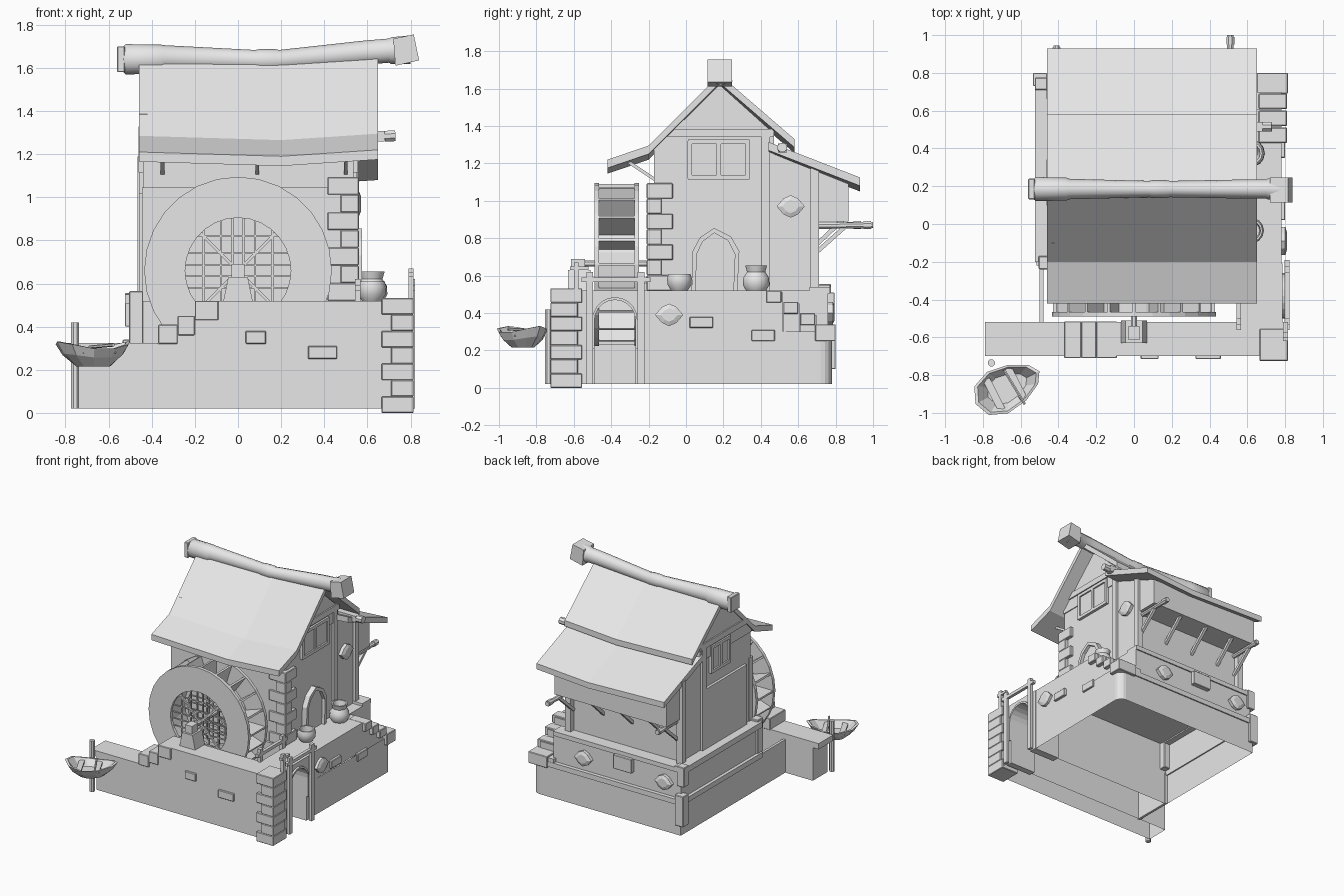
import bpy, bmesh
from math import sin, cos, pi, radians
from mathutils import Vector, Matrix

old = bpy.data.objects.get("Cube")
if old:
    bpy.data.objects.remove(old, do_unlink=True)

grey = bpy.data.materials.new("plain_grey")
grey.use_nodes = True
grey.diffuse_color = (.8, .8, .8, 1)
grey.node_tree.nodes["Principled BSDF"].inputs["Base Color"].default_value = (.8, .8, .8, 1)


def finish(name, bm, smooth=False):
    bmesh.ops.recalc_face_normals(bm, faces=bm.faces)
    mesh = bpy.data.meshes.new(name)
    bm.to_mesh(mesh)
    bm.free()
    mesh.materials.append(grey)
    obj = bpy.data.objects.new(name, mesh)
    bpy.context.collection.objects.link(obj)
    if smooth:
        bpy.ops.object.select_all(action='DESELECT')
        obj.select_set(True)
        bpy.context.view_layer.objects.active = obj
        bpy.ops.object.shade_smooth_by_angle(angle=radians(40))
    return obj


def loft(name, rings, smooth=False, closed=False):
    """Skin a list of point rings that all have the same length."""
    bm = bmesh.new()
    rows = [[bm.verts.new(p) for p in ring] for ring in rings]
    pairs = list(zip(rows, rows[1:])) + ([(rows[-1], rows[0])] if closed else [])
    for low, high in pairs:
        for i in range(len(low)):
            j = (i + 1) % len(low)
            bm.faces.new((low[i], low[j], high[j], high[i]))
    if not closed:
        bm.faces.new(rows[0])
        bm.faces.new(rows[-1])
    return finish(name, bm, smooth)


def box(name, xs, ys, zs, soft=0):
    bm = bmesh.new()
    bmesh.ops.create_cube(bm, size=1)
    for v in bm.verts:
        v.co = Vector([(a + b) / 2 + c * (b - a) for c, (a, b) in zip(v.co, (xs, ys, zs))])
    if soft:
        bmesh.ops.bevel(bm, geom=bm.edges[:], offset=soft, segments=1, affect='EDGES')
    return finish(name, bm)


def stone(name, xs, ys, zs):
    return box(name, xs, ys, zs, .004)


def extrude_x(name, profile, left, right):
    return loft(name, [[(x, y, z) for y, z in profile] for x in (left, right)])


def extrude_y(name, profile, front, back):
    return loft(name, [[(x, y, z) for x, z in profile] for y in (front, back)])


def beam(name, start, end, radius, sides=8):
    start, end = Vector(start), Vector(end)
    turn = (end - start).to_track_quat('Z', 'Y').to_matrix()
    angles = [2 * pi * (i + .5) / sides for i in range(sides)]
    return loft(name, [[p + turn @ Vector((radius * cos(a), radius * sin(a), 0)) for a in angles]
                       for p in (start, end)], sides > 6)


def lathe(name, centre, profile, sides=14):
    cx, cy = centre
    return loft(name, [[(cx + r * cos(2 * pi * i / sides), cy + r * sin(2 * pi * i / sides), z)
                        for i in range(sides)] for r, z in profile], True)


def remove_faces(obj, direction):
    """Open a shell by dropping the faces that look in one direction."""
    bm = bmesh.new()
    bm.from_mesh(obj.data)
    doomed = [f for f in bm.faces if f.normal.dot(Vector(direction)) > .9]
    bmesh.ops.delete(bm, geom=doomed, context='FACES')
    bm.to_mesh(obj.data)
    bm.free()


# Hollow stone platform, open below, with a softened back corner
down, up = (0, 0, -1), (0, 0, 1)
corner = [(.73 + .06 * cos(a * pi / 8), .72 + .06 * sin(a * pi / 8)) for a in range(5)]
outline = [(-.5, -.22), (.78, -.22)] + corner + [(-.5, .78)]
base = loft("platform_base", [[(x, y, z) for x, y in outline] for z in (.02, .3)])
remove_faces(base, down)
remove_faces(base, up)
outline = [(-.49, -.22), (.78, -.22), (.78, .43), (.62, .43), (.62, .76), (-.49, .76)]
remove_faces(loft("platform_upper", [[(x, y, z) for x, y in outline] for z in (.3, .52)]), down)
box("rear_band", (-.51, .73), (.76, .79), (.26, .3))
box("left_band", (-.515, -.49), (-.22, .785), (.26, .3))
stone("corner_block", (-.535, -.46), (.73, .8), (.1, .34))
box("left_parapet", (-.525, -.44), (-.2, .77), (.505, .55))
box("rear_parapet", (-.5, .62), (.66, .77), (.505, .54))
stone("parapet_end", (-.505, -.44), (-.24, -.17), (.3, .565))
stone("parapet_end", (-.525, -.46), (.71, .775), (.4, .555))

# Stepped stones going down the back corner
for i in range(4):
    y, top = .43 + .09 * i, .52 - .06 * i
    box("corner_step", (.6, .78), (y, y + .088), (.29, top - .01))
    stone("step_stone", (.66, .81), (y, y + .08), (top - .065, top))
stone("corner_stone", (.65, .815), (.69, .8), (.25, .34))

# Front wall shell, weir and stepped stones
wall = extrude_y("front_wall", [(-.74, .02), (.8, .02), (.8, .52), (-.1, .52), (-.2, .44),
                                (-.28, .4), (-.37, .32), (-.74, .32)], -.7, -.52)
remove_faces(wall, down)
box("low_wall_cap", (-.79, -.37), (-.7, -.52), (.28, .325))
box("channel_weir", (-.5, -.48), (-.53, -.21), (.02, .28))
for x, wide, top in ((-.37, .09, .41), (-.28, .08, .45), (-.2, .11, .52)):
    stone("wall_step", (x, x + wide), (-.71, -.515), (top - .09, top))
for x, wide, z in ((.035, .095, .32), (.325, .135, .25)):
    stone("face_stone", (x, x + wide), (-.715, -.68), (z, z + .06))

# Alternating corner stones
for i in range(7):
    z, inset = .076 * i, .045 * (i % 2)
    stone("wall_quoin", (.665 + inset, .815), (-.725, -.555 - inset / 2), (z, z + .076))
    z, inset = .52 + .082 * i, .06 * (i % 2)
    stone("house_quoin", (.415 + inset, .56), (-.21, -.07 - inset), (z, z + .082))

# Bridge with arch over the channel, and its rails
arch = [(-.38 - .11 * cos(pi * i / 10), .36 + .11 * sin(pi * i / 10)) for i in range(11)]
extrude_x("arch_bridge", [(-.54, .02), (-.49, .02)] + arch + [(-.27, .02), (-.21, .02), (-.21, .52), (-.54, .52)],
          .56, .785)
rim = [(-.38 - .12 * cos(pi * i / 10), .365 + .12 * sin(pi * i / 10)) for i in range(11)]
extrude_x("arch_trim", [(-.49, .21)] + arch + [(-.27, .21), (-.26, .21)] + rim[::-1] + [(-.5, .21)], .78, .8)
for x, low in ((.81, .02), (.555, .5)):
    for y in (-.515, -.24):
        box("bridge_post", (x - .012, x + .012), (y - .018, y + .018), (low, .62))
    box("bridge_rail", (x - .012, x + .012), (-.56, -.19), (.565, .59))
box("end_post", (.79, .815), (-.6, -.575), (.52, .67))
box("end_rail", (.79, .815), (-.62, -.52), (.63, .65))

# Stones on the platform sides
for y, z in ((.02, .32), (.35, .25)):
    stone("side_stone", (.76, .8), (y, y + .125), (z, z + .06))


def diamond(name, centre, facing):
    side = Vector((0, 1, 0)) if facing == 'x' else Vector((1, 0, 0))
    out = Vector((1, 0, 0)) if facing == 'x' else Vector((0, 1, 0))
    loft(name, [[Vector(centre) + out * d + s * (side * cos(pi * i / 4) * (.075 if i % 4 == 0 else .055)
                 + Vector(up) * sin(pi * i / 4) * .06) for i in range(8)]
                for d, s in ((-.02, 1), (.02, 1), (.03, .6))])


diamond("wall_diamond", (.54, .56, .97), 'x')
diamond("platform_diamond", (.78, -.09, .39), 'x')
for x in (.35, -.35):
    diamond("rear_diamond", (x, .765, .4), 'y')
stone("rear_stone", (-.08, .08), (.74, .795), (.4, .51))

# House body with overhanging loft at the rear
extrude_x("house_body", [(-.17, .515), (.67, .515), (.67, .89), (.87, .89), (.87, 1.09), (.47, 1.25),
                         (.47, 1.345), (.18, 1.595), (-.17, 1.255)], -.44, .535)
for x in (-.44, .532):
    extrude_x("gable_board", [(-.17, 1.25), (.47, 1.25), (.47, 1.36), (.18, 1.62), (-.17, 1.275)], x - .01, x + .01)
    box("gable_beam", (x - .02, x + .02), (-.1, .47), (1.34, 1.385))
    box("wall_post", (x - .02, x + .02), (.405, .45), (.52, 1.34))
    box("rear_post", (x - .025, x + .025), (.665, .71), (.52, 1.19))
box("front_stonework", (-.445, .54), (-.2, -.15), (.515, 1.045))
for x in (-.25, 0, .25):
    beam("loft_strut", (x, .66, .73), (x, .84, .9), .016, 4)
for x, end in ((-.41, .945), (.51, 1)):
    beam("jutting_beam", (x, .6, .865), (x, end, .87), .018)
    beam("beam_collar", (x, end - .05, .87), (x, end - .01, .87), .023)
    beam("beam_strut", (x, .67, .7), (x, .86, .87), .016, 4)
beam("side_log", (.48, .515, 1.283), (.68, .515, 1.283), .034, 4)
beam("side_log_tip", (.68, .515, 1.283), (.73, .515, 1.285), .027)
for x in (-.35, .09, .5):
    beam("eave_strut", (x, -.16, 1.11), (x, -.31, 1.21), .012, 4)

# Windows and doors
for x, y0, y1 in ((.535, .01, .34), (-.44, .1, .34)):
    middle = (y0 + y1) / 2
    box("window_pane", (x - .01, x + .01), (y0, y1), (1.12, 1.32))
    for y in (y0 + .01, middle, y1 - .01):
        box("window_upright", (x - .022, x + .022), (y - .011, y + .011), (1.12, 1.32))
    for z in (1.115, 1.305):
        box("window_crossbar", (x - .022, x + .022), (y0, y1), (z, z + .024))
door = [(.03, .52), (.035, .73), (.075, .805), (.15, .855), (.24, .81), (.285, .73), (.275, .52)]
inner = [(.155 + (y - .155) * .82, .52 + (z - .52) * .92) for y, z in door]
extrude_x("door_frame", door + inner[::-1], .52, .575)
extrude_x("door_leaf", inner, .52, .55)
box("side_panel", (-.46, -.43), (-.1, .4), (.55, 1.02))


# Roofs, sagging a little in the middle
def roof(name, top):
    stations = ((-.46, 0), (.2, -.02), (.65, .01))
    section = top + [(y, z - .045) for y, z in reversed(top)]
    loft(name, [[(x, y, z + sag) for y, z in section] for x, sag in stations])


roof("main_roof", [(-.42, 1.21), (-.2, 1.285), (.18, 1.665), (.58, 1.32)])
roof("rear_roof", [(.44, 1.305), (.93, 1.115)])

# Ridge log with swollen ends
log = [(-.53, 1.64, .062), (-.52, 1.64, .07), (-.36, 1.64, .068), (-.34, 1.645, .06), (.08, 1.635, .048),
       (.1, 1.635, .052), (.17, 1.635, .052), (.19, 1.635, .048), (.58, 1.67, .056), (.7, 1.68, .056),
       (.71, 1.68, .062), (.8, 1.685, .066)]
loft("ridge_log", [[(x, .185 + r * .9 * cos(pi * i / 6), z + r * sin(pi * i / 6)) for i in range(12)]
                   for x, z, r in log], True)
stone("ridge_left_end", (-.56, -.525), (.13, .24), (1.58, 1.7))
extrude_y("ridge_right_end", [(.73, 1.61), (.84, 1.635), (.815, 1.755), (.72, 1.735)], .115, .245)


# Water wheel: two flat rims, drum, paddles, lattice and axle
def ring(name, inner_r, outer_r, front, back, sides=28):
    corners = ((inner_r, front), (outer_r, front), (outer_r, back), (inner_r, back))
    loft(name, [[(r * sin(2 * pi * i / sides), y, .66 + r * cos(2 * pi * i / sides)) for r, y in corners]
                for i in range(sides)], closed=True)


ring("front_rim", .245, .435, -.49, -.465)
ring("rear_rim", .245, .435, -.275, -.25)
ring("wheel_drum", .27, .28, -.47, -.27)
for i in range(20):
    paddle = box("paddle", (-.007, .007), (-.47, -.27), (.27, .43))
    paddle.data.transform(Matrix.Translation((0, 0, .66)) @ Matrix.Rotation(2 * pi * i / 20, 4, 'Y'))
for y in (-.47, -.27):
    for offset in (-.16, -.08, -.025, .025, .08, .16):
        half = (.26 ** 2 - offset ** 2) ** .5
        beam("lattice_upright", (offset, y, .66 - half), (offset, y, .66 + half), .006, 4)
        beam("lattice_bar", (-half, y, .66 + offset), (half, y, .66 + offset), .006, 4)
    for s in (-1, 1):
        beam("lattice_diagonal", (-.18, y, .66 - .18 * s), (.18, y, .66 + .18 * s), .009, 4)
beam("wheel_axle", (0, -.61, .665), (0, -.15, .665), .018)
box("axle_bearing", (-.03, .03), (-.615, -.54), (.62, .69))
extrude_y("axle_pedestal", [(-.07, .51), (.07, .51), (.045, .63), (-.045, .63)], -.63, -.51)

# Pots on the walkway
lathe("open_pot", (.62, -.035), [(.045, .52), (.065, .55), (.068, .585), (.06, .61), (.05, .61), (.045, .56)])
lathe("tall_pot", (.62, .375), [(.055, .52), (.073, .55), (.07, .59), (.05, .62), (.06, .655), (.048, .655), (.035, .6)])

# Mooring post and rowing boat
beam("mooring_post", (-.755, -.735, .02), (-.755, -.735, .42), .02)
hull = []
for scale, height, sheer in ((.45, .215, 0), (.82, .255, .02), (1, .295, .035), (.9, .295, .035), (.6, .25, 0)):
    turns = [2 * pi * i / 10 for i in range(10)]
    hull.append([(.19 * scale * cos(a), .12 * scale * sin(a) * (1 - .25 * cos(a)), height + sheer * cos(a) ** 2)
                 for a in turns])
parts = [loft("boat_hull", hull)]
for x in (-.08, .05):
    parts.append(box("boat_seat", (x - .02, x + .02), (-.09, .09), (.275, .29)))
parts.append(beam("boat_oar", (.026, .09, .305), (.042, -.12, .315), .008, 6))
for part in parts:
    part.data.transform(Matrix.Translation((-.67, -.866, 0)) @ Matrix.Rotation(radians(27), 4, 'Z'))
